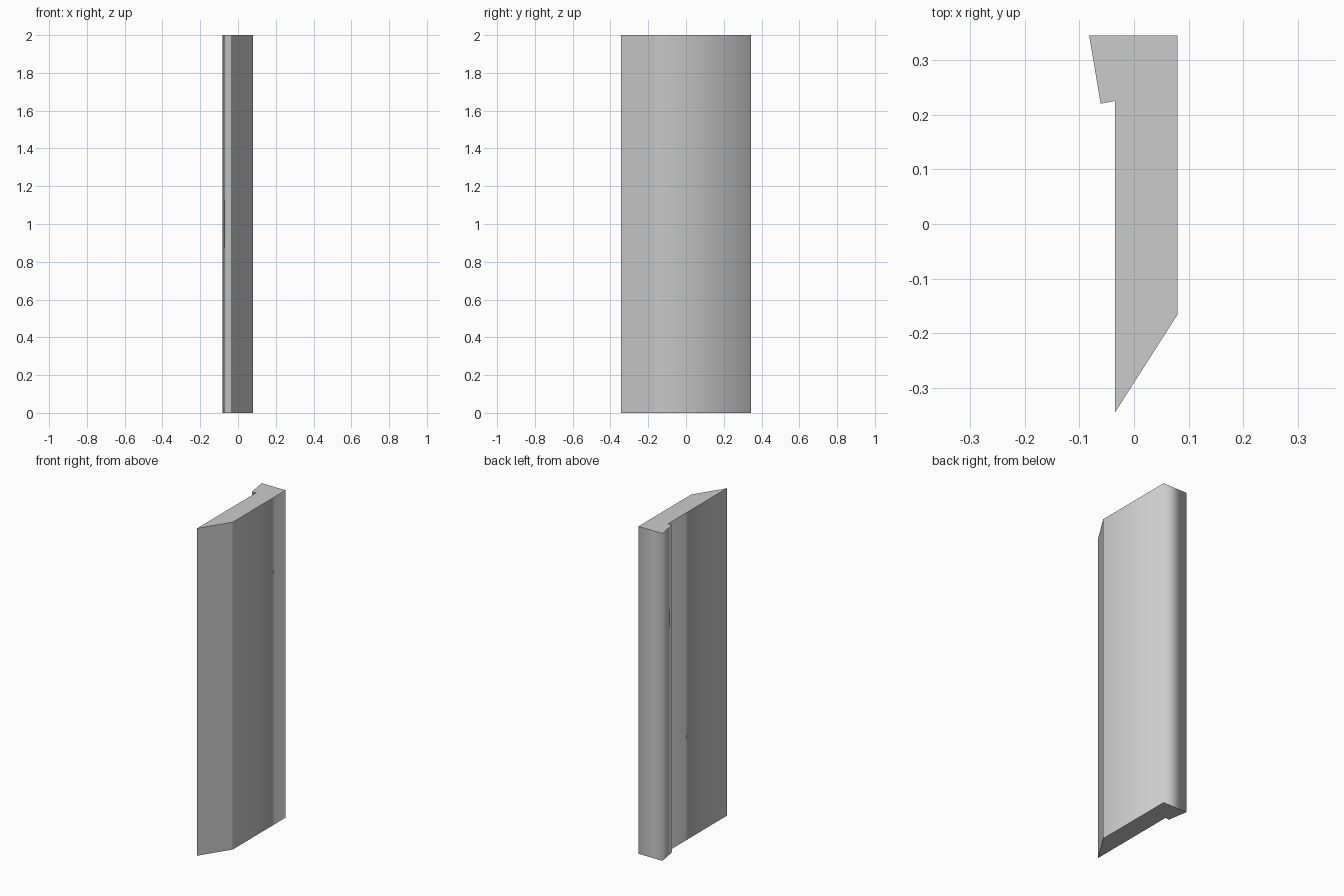
import bpy
import bmesh

# Remove the default cube
cube = bpy.data.objects.get("Cube")
if cube:
    bpy.data.objects.remove(cube, do_unlink=True)

# Material
grey = bpy.data.materials.new("light_grey")
grey.use_nodes = True
colour = (0.6, 0.6, 0.6, 1)
grey.diffuse_color = colour
grey.node_tree.nodes["Principled BSDF"].inputs["Base Color"].default_value = colour

# Cross-section: pointed front edge, straight body, hooked lip at the back
HEIGHT = 2
tip = (-0.035, -0.345)
chamfer_corner = (0.08, -0.165)
profile = [tip, chamfer_corner, (0.08, 0.345), (-0.082, 0.345),
           (-0.061, 0.22), (-0.035, 0.225)]

# Extrude the section upward
bm = bmesh.new()
base = bm.faces.new([bm.verts.new((x, y, 0)) for x, y in profile])
top = bmesh.ops.extrude_face_region(bm, geom=[base], use_keep_orig=True)["geom"]
bmesh.ops.translate(bm, vec=(0, 0, HEIGHT),
                    verts=[v for v in top if isinstance(v, bmesh.types.BMVert)])
bmesh.ops.recalc_face_normals(bm, faces=bm.faces)

# Soft sides, flat ends, crisp edges either side of the front chamfer
for face in bm.faces:
    face.smooth = abs(face.normal.z) < 0.5
for edge in bm.edges:
    upright = abs(edge.verts[0].co.z - edge.verts[1].co.z) > 1
    edge.smooth = upright and edge.verts[0].co.y > 0

mesh = bpy.data.meshes.new("trim_strip")
bm.to_mesh(mesh)
bm.free()
mesh.materials.append(grey)
strip = bpy.data.objects.new("trim_strip", mesh)
bpy.context.collection.objects.link(strip)
